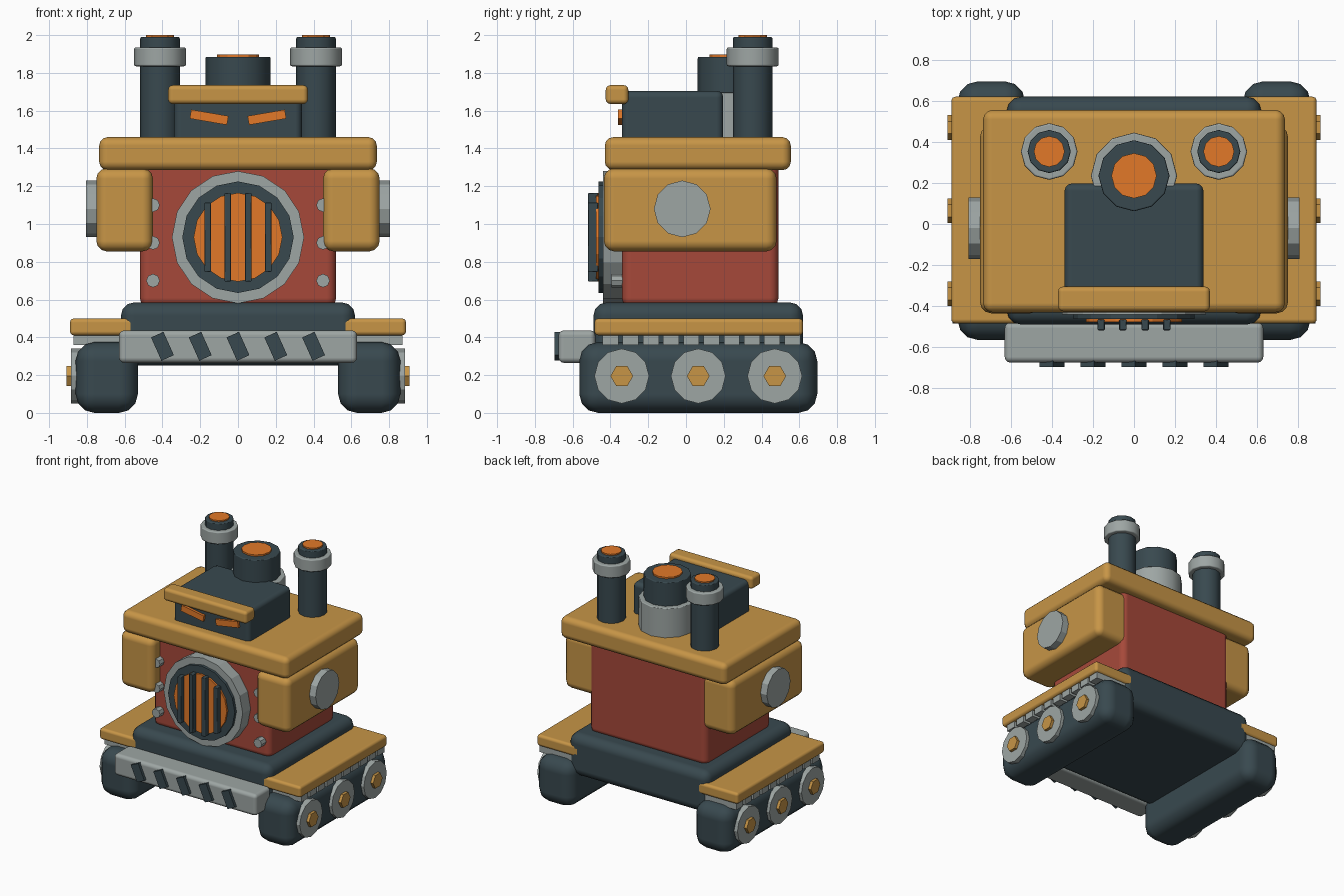
import bpy, math
from mathutils import Matrix

if "Cube" in bpy.data.objects:
    bpy.data.objects.remove(bpy.data.objects["Cube"])


def mat(name, rgb):
    m = bpy.data.materials.new(name)
    m.diffuse_color = (*rgb, 1)
    m.use_nodes = True
    m.node_tree.nodes["Principled BSDF"].inputs["Base Color"].default_value = m.diffuse_color
    return m


DARK = mat("dark_steel", (0.04, 0.066, 0.078))
GOLD = mat("yellow_paint", (0.57, 0.30, 0.062))
RED = mat("red_paint", (0.38, 0.066, 0.042))
ORANGE = mat("orange_glow", (0.76, 0.19, 0.022))
GREY = mat("grey_metal", (0.34, 0.38, 0.37))


def finish(ob, name, m, bevel, segs):
    ob.name = name
    ob.data.materials.append(m)
    if bevel:
        for p in ob.data.polygons:
            p.use_smooth = True
        b = ob.modifiers.new("bevel", "BEVEL")
        b.width, b.segments, b.harden_normals = bevel, segs, True
        b.limit_method, b.angle_limit = "ANGLE", math.radians(40)
    return ob


def box(name, x, y, z, m, bevel=0.0, segs=3, tilt=0.0):
    """Box from (min, max) ranges, optionally tilted about y."""
    bpy.ops.mesh.primitive_cube_add(size=1)
    ob = bpy.context.object
    ob.data.transform(Matrix.Diagonal((x[1] - x[0], y[1] - y[0], z[1] - z[0], 1)))
    ob.location = [(r[0] + r[1]) / 2 for r in (x, y, z)]
    ob.rotation_euler = (0, tilt, 0)
    return finish(ob, name, m, bevel, segs)


def cyl(name, axis, span, a, b, r, m, sides=12, bevel=0.0):
    """Cylinder along axis over span; a, b are the other two coordinates in xyz order."""
    lo, hi = min(span), max(span)
    bpy.ops.mesh.primitive_cylinder_add(vertices=sides, radius=r, depth=hi - lo)
    ob = bpy.context.object
    c = (lo + hi) / 2
    if axis == "x":
        ob.data.transform(Matrix.Rotation(math.pi / 2, 4, "Y"))
        ob.location = (c, a, b)
    elif axis == "y":
        ob.data.transform(Matrix.Rotation(math.pi / 2, 4, "X"))
        ob.location = (a, c, b)
    else:
        ob.location = (a, b, c)
    return finish(ob, name, m, bevel, 2)


def sx(s, lo, hi):
    """Mirror an x range to side s."""
    return (lo, hi) if s > 0 else (-hi, -lo)


# Hull, body and roof slab
box("hull", (-0.62, 0.62), (-0.49, 0.62), (0.25, 0.585), DARK, 0.07)
box("body", (-0.52, 0.52), (-0.34, 0.49), (0.56, 1.34), RED, 0.05)
box("roof_slab", (-0.735, 0.735), (-0.43, 0.555), (1.285, 1.46), GOLD, 0.045)

for s, side in ((-1, "left"), (1, "right")):
    # Track, cleats and fender
    box(side + "_track", sx(s, 0.53, 0.86), (-0.565, 0.695), (0, 0.375), DARK, 0.1)
    for i in range(10):
        y = -0.40 + i * 0.107
        box(f"{side}_cleat_{i}", sx(s, 0.55, 0.87), (y - 0.042, y + 0.042), (0.36, 0.415), GREY)
    box(side + "_fender", sx(s, 0.51, 0.89), (-0.485, 0.62), (0.41, 0.50), GOLD, 0.022)
    # Road wheels with hex hubs
    for i, y in enumerate((-0.34, 0.065, 0.47)):
        cyl(f"{side}_wheel_{i}", "x", (s * 0.80, s * 0.885), y, 0.195, 0.145, GREY, 12)
        hub = cyl(f"{side}_hub_{i}", "x", (s * 0.87, s * 0.908), y, 0.195, 0.06, GOLD, 6)
    # Side pod with round plate
    box(side + "_pod", sx(s, 0.45, 0.75), (-0.435, 0.48), (0.855, 1.295), GOLD, 0.055)
    cyl(side + "_pod_plate", "x", (s * 0.70, s * 0.805), -0.02, 1.08, 0.15, GREY, 12)
    # Body rivets
    for i, z in enumerate((0.70, 0.90, 1.10)):
        cyl(f"{side}_rivet_{i}", "y", (-0.395, -0.32), s * 0.45, z, 0.036, GREY, 8)
    # Exhaust stack
    cx, cy = s * 0.413, 0.353
    cyl(side + "_stack", "z", (1.40, 1.99), cx, cy, 0.105, DARK, 12, 0.008)
    cyl(side + "_stack_collar", "z", (1.835, 1.935), cx, cy, 0.138, GREY, 12, 0.01)
    cyl(side + "_stack_glow", "z", (1.97, 2.0), cx, cy, 0.075, ORANGE, 12)
    # Slanted eye
    box(side + "_eye", sx(s, 0.053, 0.253), (-0.36, -0.32), (1.541, 1.589), ORANGE, tilt=-s * 0.17)

# Furnace door: stacked rings and grille bars
cyl("furnace_rim", "y", (-0.44, -0.32), 0, 0.93, 0.35, GREY, 16)
cyl("furnace_ring", "y", (-0.462, -0.40), 0, 0.93, 0.295, DARK, 16)
cyl("furnace_glow", "y", (-0.477, -0.42), 0, 0.93, 0.235, ORANGE, 16)
for i, (x, h) in enumerate(((-0.16, 0.185), (-0.054, 0.235), (0.054, 0.235), (0.16, 0.185))):
    box(f"grille_bar_{i}", (x - 0.018, x + 0.018), (-0.518, -0.465), (0.93 - h, 0.93 + h), DARK, 0.005, 1)

# Bumper with hazard stripes
box("bumper", (-0.63, 0.63), (-0.675, -0.48), (0.265, 0.437), GREY, 0.028)
for i in range(5):
    x = (i - 2) * 0.2
    box(f"bumper_stripe_{i}", (x - 0.036, x + 0.036), (-0.697, -0.66), (0.285, 0.42), DARK, tilt=-0.42)

# Head and brow
box("head", (-0.338, 0.338), (-0.34, 0.197), (1.40, 1.705), DARK, 0.035)
box("brow", (-0.37, 0.37), (-0.425, -0.305), (1.635, 1.735), GOLD, 0.025)

# Central chimney
cyl("chimney_base", "z", (1.40, 1.695), 0, 0.235, 0.21, GREY, 12, 0.008)
cyl("chimney", "z", (1.50, 1.885), 0, 0.235, 0.173, DARK, 12, 0.008)
cyl("chimney_glow", "z", (1.86, 1.897), 0, 0.235, 0.11, ORANGE, 12)
